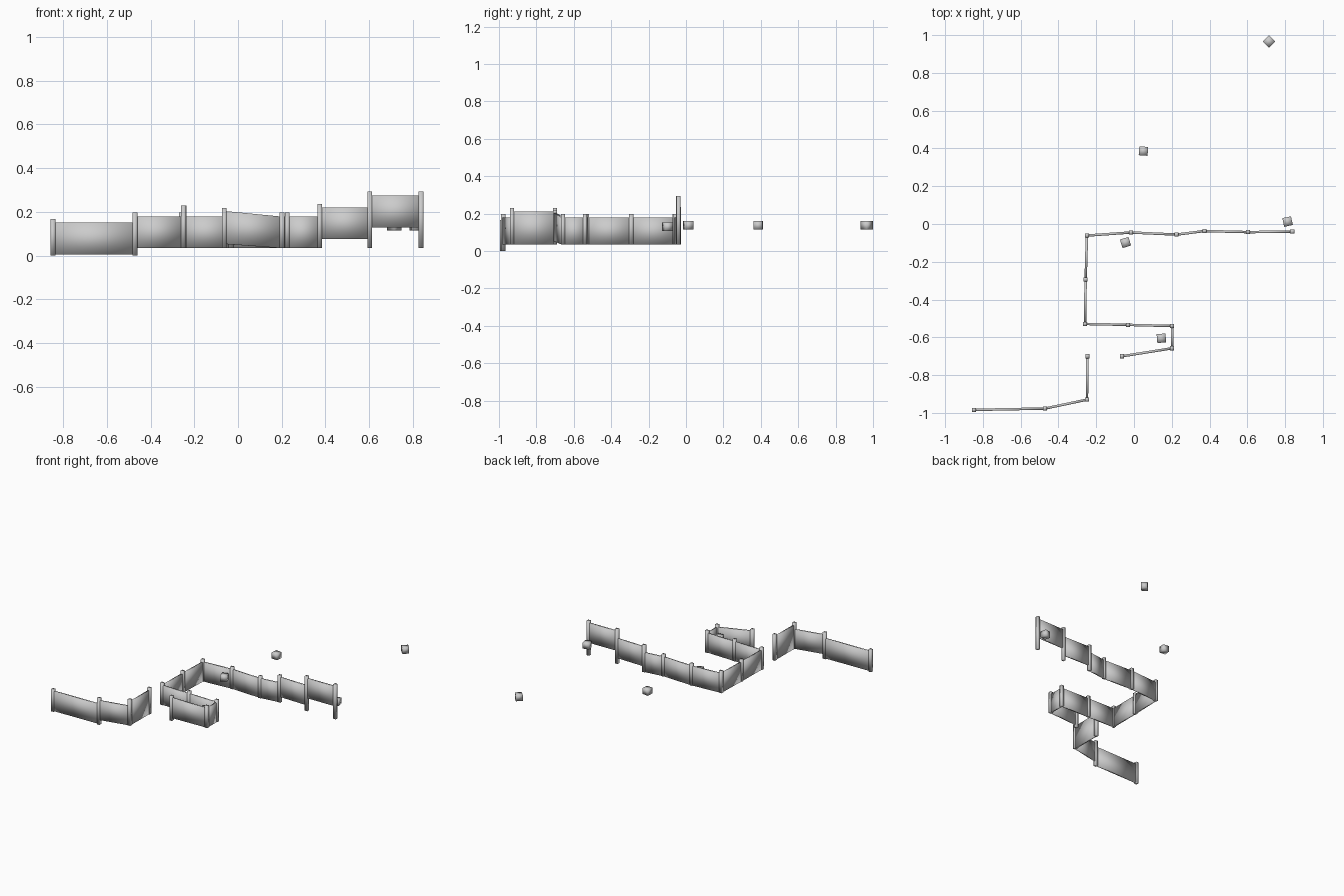
import bpy, bmesh
from math import radians
from mathutils import Vector, Matrix

if "Cube" in bpy.data.objects:
    bpy.data.objects.remove(bpy.data.objects["Cube"])

def finish(name, bm):
    bmesh.ops.recalc_face_normals(bm, faces=bm.faces)
    for f in bm.faces:
        f.smooth = True
    mesh = bpy.data.meshes.new(name)
    bm.to_mesh(mesh)
    bm.free()
    ob = bpy.data.objects.new(name, mesh)
    bpy.context.collection.objects.link(ob)
    return ob

def box(name, loc, size, turn=0):
    bm = bmesh.new()
    bmesh.ops.create_cube(bm, size=1)
    bmesh.ops.scale(bm, vec=size, verts=bm.verts)
    ob = finish(name, bm)
    ob.matrix_world = Matrix.Translation(loc) @ Matrix.Rotation(radians(turn), 4, 'Z')
    return ob

def panel(name, a, b, za, zb, thick=0.013):
    """Thin wall between plan points a and b; za, zb = (bottom, top) at each end."""
    a, b = Vector(a), Vector(b)
    d = (b - a).normalized()
    n = Vector((-d.y, d.x)) * thick / 2
    bm = bmesh.new()
    rings = []
    for p, (lo, hi) in ((a, za), (b, zb)):
        rings.append([bm.verts.new((*q, z)) for q, z in
                      ((p - n, lo), (p + n, lo), (p + n, hi), (p - n, hi))])
    for i in range(4):
        j = (i + 1) % 4
        bm.faces.new((rings[0][i], rings[0][j], rings[1][j], rings[1][i]))
    bm.faces.new(rings[0])
    bm.faces.new(rings[1])
    return finish(name, bm)

# Posts: x, y, bottom, top
near_run = [(-.847, -.984, 0, .167), (-.472, -.977, 0, .198),
            (-.249, -.93, .034, .229), (-.247, -.70, .034, .229)]
main_run = [(-.063, -.70, .034, .218), (.202, -.658, .034, .198), (.202, -.54, .034, .198),
            (-.032, -.534, .034, .198), (-.259, -.529, .034, .198), (-.256, -.293, .034, .198),
            (-.249, -.061, .034, .198), (-.016, -.045, .034, .198), (.225, -.056, .034, .198),
            (.374, -.037, .034, .236), (.603, -.043, .034, .293), (.838, -.04, .034, .293)]

# Wall panel heights (bottom, top) at start and end of each panel
level = (.034, .178)
near_z = [((.004, .152),) * 2, (level,) * 2, ((.034, .21),) * 2]
main_z = [((.053, .204), level)] + [(level,) * 2] * 8
main_z += [((.075, .221),) * 2, ((.129, .276),) * 2]

for run_name, run, heights in (("near", near_run, near_z), ("main", main_run, main_z)):
    for i, (x, y, lo, hi) in enumerate(run):
        box(f"{run_name}_post_{i}", (x, y, (lo + hi) / 2), (.022, .022, hi - lo))
    for i, (za, zb) in enumerate(heights):
        panel(f"{run_name}_wall_panel_{i}", run[i][:2], run[i + 1][:2], za, zb)

# Loose floating cubes: x, y, z, turn
for i, (x, y, z, turn) in enumerate([(.715, .966, .137, 45), (.05, .386, .137, -4),
                                     (.813, .013, .137, 12), (-.045, -.098, .13, 18),
                                     (.145, -.605, .13, 5)]):
    box(f"cube_marker_{i}", (x, y, z), (.047, .047, .045), turn)
